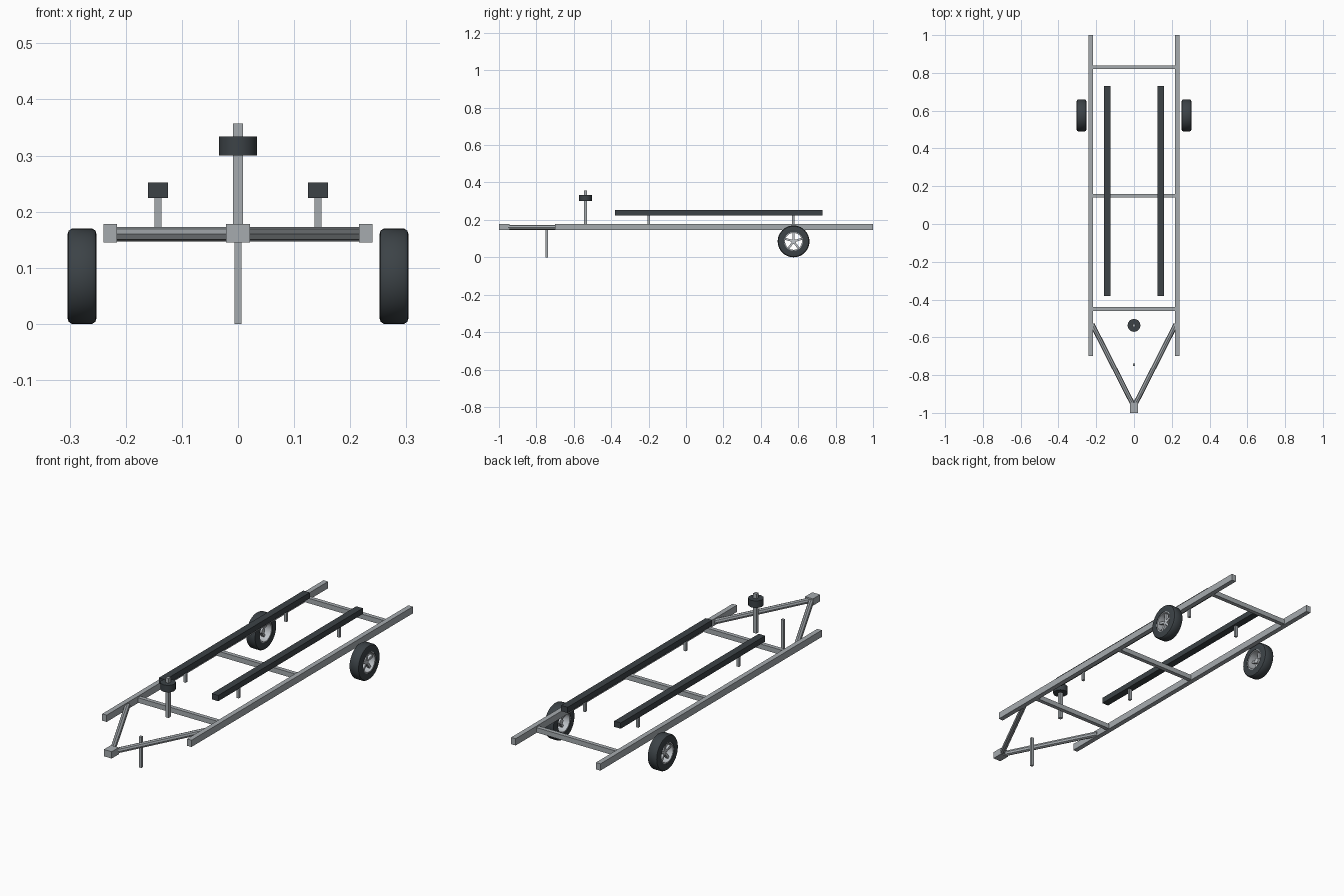
import bpy, bmesh, math
from mathutils import Vector, Matrix

cube = bpy.data.objects.get("Cube")
if cube:
    bpy.data.objects.remove(cube, do_unlink=True)


def material(name, rgb):
    m = bpy.data.materials.new(name)
    m.use_nodes = True
    m.diffuse_color = (*rgb, 1)
    m.node_tree.nodes["Principled BSDF"].inputs["Base Color"].default_value = (*rgb, 1)
    return m


STEEL = material("galvanized steel", (0.38, 0.41, 0.43))
RUBBER = material("black rubber", (0.045, 0.055, 0.062))
ALLOY = material("wheel alloy", (0.52, 0.55, 0.58))


def add_object(name, bm, mat, smooth=False):
    bmesh.ops.recalc_face_normals(bm, faces=bm.faces)
    mesh = bpy.data.meshes.new(name)
    bm.to_mesh(mesh)
    bm.free()
    mesh.materials.append(mat)
    ob = bpy.data.objects.new(name, mesh)
    bpy.context.collection.objects.link(ob)
    if smooth:
        bpy.ops.object.select_all(action='DESELECT')
        ob.select_set(True)
        bpy.context.view_layer.objects.active = ob
        bpy.ops.object.shade_smooth_by_angle(angle=math.radians(35))
    return ob


def box(name, x, y, z, mat):
    """Box from (min, max) ranges on each axis."""
    bm = bmesh.new()
    bmesh.ops.create_cube(bm, size=1)
    for v in bm.verts:
        for i, (lo, hi) in enumerate((x, y, z)):
            v.co[i] = (lo + hi) / 2 + v.co[i] * (hi - lo)
    return add_object(name, bm, mat)


def tube(name, a, b, radius, sides, mat, smooth=False):
    a, b = Vector(a), Vector(b)
    turn = (b - a).to_track_quat('Z', 'Y').to_matrix().to_4x4()
    bm = bmesh.new()
    bmesh.ops.create_cone(bm, cap_ends=True, segments=sides, radius1=radius, radius2=radius,
                          depth=(b - a).length,
                          matrix=Matrix.Translation((a + b) / 2) @ turn)
    return add_object(name, bm, mat, smooth)


def ring(name, profile, centre, mat, sides=40):
    """Closed (x, radius) profile revolved around the x axis."""
    bm = bmesh.new()
    rows = []
    for i in range(sides):
        t = math.tau * i / sides
        rows.append([bm.verts.new(centre + Vector((x, r * math.sin(t), r * math.cos(t))))
                     for x, r in profile])
    n = len(profile)
    for i in range(sides):
        p, q = rows[i], rows[(i + 1) % sides]
        for j in range(n):
            k = (j + 1) % n
            bm.faces.new((p[j], p[k], q[k], q[j]))
    return add_object(name, bm, mat, True)


def around(c, half):
    return c - half, c + half


# Cross beams between the side rails
for label, y in (("front", -0.45), ("middle", 0.15), ("rear", 0.83)):
    box(label + "_cross_beam", (-0.217, 0.217), around(y, 0.01), (0.147, 0.171), STEEL)

# Coupler, jack leg and winch
box("coupler", (-0.021, 0.021), (-1, -0.945), (0.145, 0.178), STEEL)
box("jack_leg", around(0, 0.0065), around(-0.745, 0.0065), (0, 0.15), STEEL)
box("winch_post", around(0, 0.0085), around(-0.537, 0.0085), (0.165, 0.357), STEEL)
tube("winch_drum", (0, -0.537, 0.3), (0, -0.537, 0.334), 0.034, 20, RUBBER, True)

TYRE = [(-0.026, 0.05), (-0.026, 0.074), (-0.024, 0.081), (-0.018, 0.085),
        (0.018, 0.085), (0.024, 0.081), (0.026, 0.074), (0.026, 0.05)]
RIM = [(-0.024, 0.045), (-0.024, 0.053), (0.024, 0.053), (0.024, 0.045)]

for side, s in (("left", 1), ("right", -1)):
    # Frame rails and drawbar arms
    box(side + "_rail", around(s * 0.228, 0.012), (-0.7, 1), (0.145, 0.178), STEEL)
    tube(side + "_drawbar_arm", (s * 0.222, -0.53, 0.16), (s * 0.006, -0.955, 0.16),
         0.013, 8, STEEL)

    # Padded bunk on two short posts
    box(side + "_bunk", around(s * 0.1425, 0.0175), (-0.38, 0.73), (0.224, 0.252), RUBBER)
    for label, y in (("front", -0.2), ("rear", 0.573)):
        box(f"{side}_{label}_bunk_post", around(s * 0.1425, 0.0065), around(y, 0.0065),
            (0.168, 0.225), STEEL)

    # Wheel with open rim, hub and five spokes
    c = Vector((s * 0.278, 0.575, 0.085))
    ring(side + "_tyre", TYRE, c, RUBBER)
    ring(side + "_rim", RIM, c, ALLOY)
    tube(side + "_hub", c - Vector((0.012, 0, 0)), c + Vector((0.012, 0, 0)), 0.013, 16,
         ALLOY, True)
    bm = bmesh.new()
    for i in range(5):
        spoke = bmesh.ops.create_cube(bm, size=1)["verts"]
        bmesh.ops.scale(bm, vec=(0.014, 0.011, 0.04), verts=spoke)
        bmesh.ops.translate(bm, vec=(s * 0.006, 0, 0.028), verts=spoke)
        bmesh.ops.rotate(bm, matrix=Matrix.Rotation(math.tau * i / 5, 3, 'X'), verts=spoke)
    bmesh.ops.translate(bm, vec=c, verts=bm.verts)
    add_object(side + "_spokes", bm, ALLOY)
